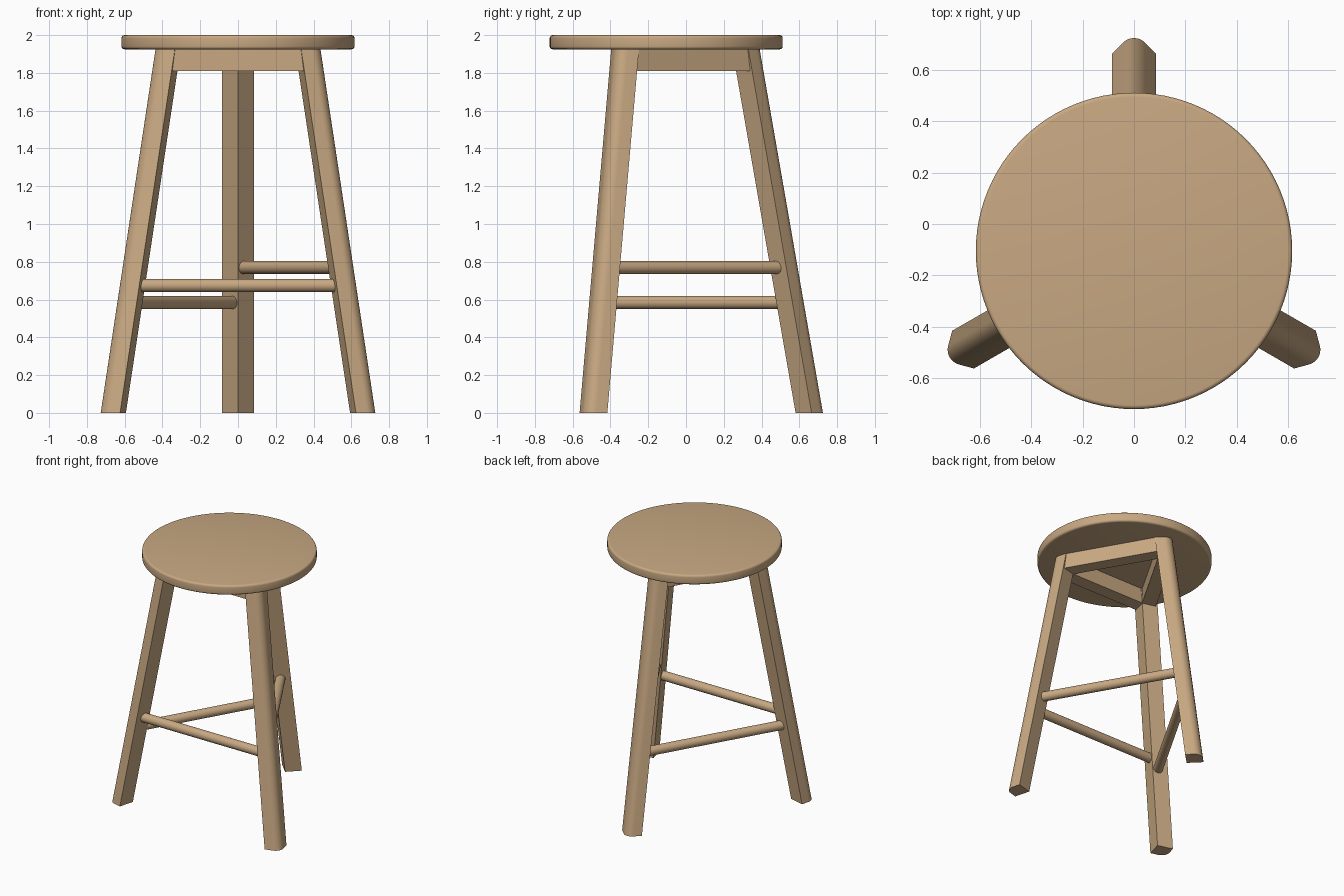
import bpy, bmesh
from math import sin, cos, pi, radians
from mathutils import Vector, Matrix

cube = bpy.data.objects.get("Cube")
if cube:
    bpy.data.objects.remove(cube, do_unlink=True)

wood = bpy.data.materials.new("light_wood")
wood.use_nodes = True
COLOUR = (0.58, 0.395, 0.225, 1)
wood.diffuse_color = COLOUR
wood.node_tree.nodes["Principled BSDF"].inputs["Base Color"].default_value = COLOUR

CENTRE = Vector((0, -0.105, 0))   # axis of the seat
SEAT_Z, TOP = 1.925, 2.0
FOOT_R, SPLAY = 0.665 + 0.105, 0.174
HALF = 0.06                       # half the leg's side


def finish(bm, name):
    bmesh.ops.recalc_face_normals(bm, faces=bm.faces)
    mesh = bpy.data.meshes.new(name)
    bm.to_mesh(mesh)
    bm.free()
    mesh.materials.append(wood)
    obj = bpy.data.objects.new(name, mesh)
    bpy.context.collection.objects.link(obj)
    bpy.ops.object.select_all(action='DESELECT')
    obj.select_set(True)
    bpy.context.view_layer.objects.active = obj
    bpy.ops.object.shade_smooth_by_angle(angle=radians(30))
    return obj


def leg_centre(angle, z):
    r = FOOT_R - SPLAY * z
    return CENTRE + Vector((r * cos(angle), r * sin(angle), z))


def leg(name, angle):
    # Square section set cornerwise, with the outer corner fully rounded
    diag = HALF * 2 ** 0.5
    section = [(0, -diag), (-diag, 0), (0, diag)]
    section += [(HALF * cos(t), HALF * sin(t))
                for t in (pi / 4 - pi / 2 * i / 12 for i in range(13))]
    bm = bmesh.new()
    turn = Matrix.Rotation(angle, 3, 'Z')
    rings = [[bm.verts.new(leg_centre(angle, z) + turn @ Vector((x, y, 0)))
              for x, y in section] for z in (0, SEAT_Z)]
    n = len(section)
    for i in range(n):
        j = (i + 1) % n
        bm.faces.new((rings[0][i], rings[0][j], rings[1][j], rings[1][i]))
    for ring in rings:
        bm.faces.new(ring)
    finish(bm, name)


def stretcher(name, a, b, z):
    # Round rod running between the centres of two legs
    start, end = leg_centre(a, z), leg_centre(b, z)
    axis = end - start
    bm = bmesh.new()
    bmesh.ops.create_cone(bm, cap_ends=True, segments=32, radius1=0.035,
                          radius2=0.035, depth=axis.length)
    rot = axis.to_track_quat('Z', 'Y').to_matrix().to_4x4()
    bm.transform(Matrix.Translation((start + end) / 2) @ rot)
    finish(bm, name)


def apron(name, angle):
    # Rail under the seat, facing outward along the angle
    inner, outer, low = 0.183, 0.287, 1.81
    bm = bmesh.new()
    bmesh.ops.create_cube(bm, size=1)
    bm.transform(Matrix.Translation(CENTRE) @ Matrix.Rotation(angle, 4, 'Z')
                 @ Matrix.Translation(((inner + outer) / 2, 0, (low + SEAT_Z) / 2))
                 @ Matrix.Diagonal((outer - inner, 0.708, SEAT_Z - low, 1)))
    finish(bm, name)


# Round seat with softened rims
bm = bmesh.new()
bmesh.ops.create_cone(bm, cap_ends=True, segments=96, radius1=0.617,
                      radius2=0.617, depth=TOP - SEAT_Z)
rims = [e for e in bm.edges if abs(e.verts[0].co.z - e.verts[1].co.z) < 1e-4]
bmesh.ops.bevel(bm, geom=rims, offset=0.016, segments=4, profile=0.5, affect='EDGES')
bm.transform(Matrix.Translation(CENTRE + Vector((0, 0, (TOP + SEAT_Z) / 2))))
finish(bm, "seat")

# Legs
BACK, RIGHT, LEFT = radians(90), radians(210), radians(330)
for name, angle in (("back", BACK), ("front_right", RIGHT), ("front_left", LEFT)):
    leg(name + "_leg", angle)

# Aprons and stretchers at stepped heights
for name, a, b, facing, z in (("front", RIGHT, LEFT, 270, 0.675),
                              ("left", LEFT, BACK, 30, 0.77),
                              ("right", BACK, RIGHT, 150, 0.585)):
    apron(name + "_apron", radians(facing))
    stretcher(name + "_stretcher", a, b, z)
